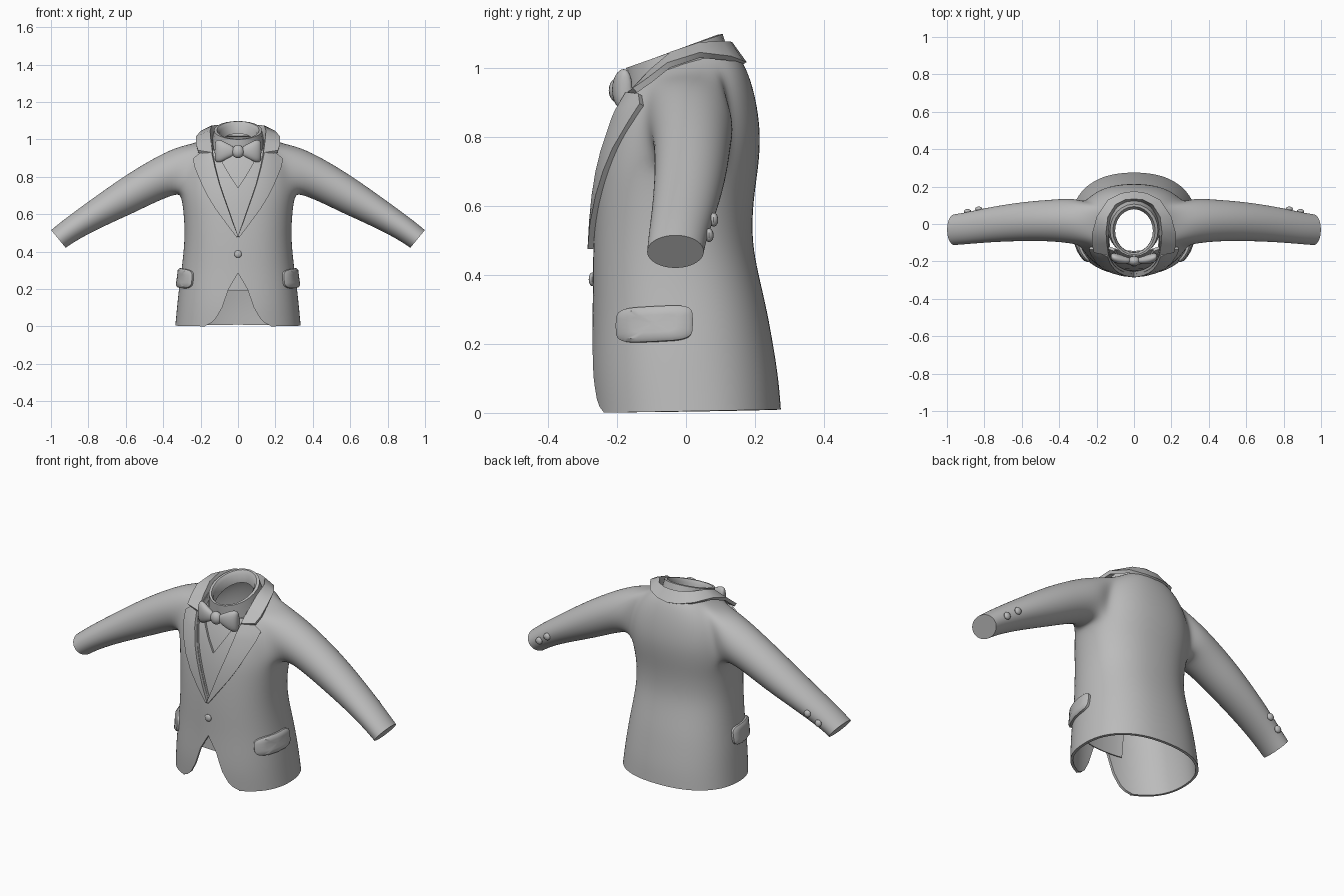
import bpy, bmesh, math
from mathutils import Vector
from mathutils.bvhtree import BVHTree

if "Cube" in bpy.data.objects:
    bpy.data.objects.remove(bpy.data.objects["Cube"])

grey = bpy.data.materials.new("cloth_grey")
grey.diffuse_color = (0.5, 0.5, 0.5, 1)
grey.use_nodes = True
grey.node_tree.nodes["Principled BSDF"].inputs["Base Color"].default_value = grey.diffuse_color
SEG = 24


def finish(ob):
    """Apply every modifier on an object."""
    bpy.ops.object.select_all(action='DESELECT')
    bpy.context.view_layer.objects.active = ob
    ob.select_set(True)
    for m in list(ob.modifiers):
        bpy.ops.object.modifier_apply(modifier=m.name)


def make(name, bm, subsurf=0, thick=0.0, offset=0.0):
    bmesh.ops.recalc_face_normals(bm, faces=bm.faces)
    me = bpy.data.meshes.new(name)
    bm.to_mesh(me)
    bm.free()
    ob = bpy.data.objects.new(name, me)
    bpy.context.collection.objects.link(ob)
    me.materials.append(grey)
    if subsurf:
        ob.modifiers.new("smooth", 'SUBSURF').levels = subsurf
    if thick:
        m = ob.modifiers.new("thickness", 'SOLIDIFY')
        m.thickness, m.offset = thick, offset
    return ob


def loft(bm, rings, closed=True):
    """Join rows of points with quads; returns the rows of vertices."""
    vs = [[bm.verts.new(p) for p in r] for r in rings]
    n = len(vs[0])
    for a, b in zip(vs, vs[1:]):
        for i in range(n if closed else n - 1):
            j = (i + 1) % n
            bm.faces.new((a[i], a[j], b[j], b[i]))
    return vs


def power(v, e):
    return math.copysign(abs(v) ** e, v)


def body_ring(hw, yf, yb, zf, zb, e=0.87):
    """Rounded, tilted cross-section of the body."""
    pts = []
    for k in range(SEG):
        a = 2 * math.pi * k / SEG
        c, s = power(math.cos(a), e), power(math.sin(a), e)
        pts.append((hw * c * 1.01, (yf + yb) / 2 + (yb - yf) / 2 * s * 1.01,
                    zf + (zb - zf) * (1 + s) / 2))
    return pts


# Jacket: body loft with sleeves grown out of the armholes
bm = bmesh.new()
rows = loft(bm, [body_ring(*r) for r in (
    (.335, -.268, .275, 0, .01), (.326, -.275, .268, .1, .1),
    (.316, -.273, .252, .2, .2), (.302, -.27, .234, .3, .3),
    (.29, -.27, .21, .4, .4), (.284, -.268, .19, .5, .5),
    (.29, -.262, .194, .61, .61), (.303, -.252, .208, .7, .7),
    (.303, -.236, .216, .775, .785), (.29, -.217, .21, .845, .865),
    (.26, -.197, .194, .9, .945), (.205, -.175, .168, .945, 1.015),
    (.145, -.155, .138, .975, 1.05))])
crease = bm.edges.layers.float.new("crease_edge")
A = 7                       # lowest armhole row
path = ([(4, j) for j in (0, 1, 2)] + [(r, 2) for r in (3, 2, 1, 0)]
        + [(0, j) for j in (1, 0, -1, -2)] + [(r, -2) for r in (1, 2, 3, 4)] + [(4, -1)])
# sleeve rings: top x, top z, bottom x, bottom z, front y, back y
SLEEVE = ((.32, .965, .325, .71, -.105, .14), (.46, .895, .42, .675, -.092, .13),
          (.62, .797, .55, .61, -.09, .12), (.80, .668, .73, .53, -.097, .092),
          (.93, .573, .86, .462, -.108, .062), (1.0, .515, .92, .42, -.113, .052))
for side in (1, -1):
    def vert(r, j):
        return rows[A + r][j % SEG if side > 0 else 12 - j]
    hole = {vert(r, j) for r in range(5) for j in range(-2, 3)}
    bmesh.ops.delete(bm, geom=[f for f in bm.faces if all(v in hole for v in f.verts)],
                     context='FACES_ONLY')
    prev = [vert(r, j) for r, j in path]
    for tx, tz, bx, bz, yf, yb in SLEEVE:
        ring = []
        for i in range(16):
            c, s = math.cos(i * math.pi / 8), math.sin(i * math.pi / 8)
            ring.append(bm.verts.new((side * ((tx + bx) / 2 + (tx - bx) / 2 * c),
                                      (yf + yb) / 2 + (yb - yf) / 2 * s * 1.02,
                                      (tz + bz) / 2 + (tz - bz) / 2 * c * 1.02)))
        for i in range(16):
            j = (i + 1) % 16
            bm.faces.new((prev[i], prev[j], ring[j], ring[i]))
        prev = ring
    for e in bm.faces.new(prev).edges:
        e[crease] = 1.0
for v in [v for v in bm.verts if not v.link_faces]:
    bm.verts.remove(v)
for e in [e for e in bm.edges if not e.link_faces]:
    bm.edges.remove(e)
jacket = make("jacket", bm, subsurf=2)
bpy.context.view_layer.update()
surface = BVHTree.FromObject(jacket, bpy.context.evaluated_depsgraph_get())
m = jacket.modifiers.new("thickness", 'SOLIDIFY')
m.thickness, m.offset = .014, -1

# Cut the neck V and the open front hem
neck_v = [(0, .485), (.05, .63), (.095, .76), (.12, .86), (.135, .94), (.14, 1.2)]
hem_v = [(0, .285), (.05, .2), (.085, .1), (.12, .04), (.145, .018), (.175, .003), (.18, -.1)]
cutters = []
for name, half in (("neck_cutter", neck_v), ("hem_cutter", hem_v)):
    outline = half + [(-x, z) for x, z in reversed(half[1:])]
    bm = bmesh.new()
    ends = loft(bm, [[(x, y, z) for x, z in outline] for y in (-1, -.05)])
    for r in ends:
        bm.faces.new(r)
    cut = make(name, bm)
    cut.hide_render = True
    m = jacket.modifiers.new(name, 'BOOLEAN')
    m.operation, m.object, m.solver = 'DIFFERENCE', cut, 'EXACT'
    cutters.append(cut)
finish(jacket)
for cut in cutters:
    bpy.data.objects.remove(cut)


def front_strip(name, edges, lift, thick, cols=6):
    """Mirrored cloth panel that follows the front of the body."""
    bm = bmesh.new()
    for side in (1, -1):
        grid = []
        for x0, z0, x1, z1 in edges:
            row = []
            for c in range(cols + 1):
                t = c / cols
                x, z = side * (x0 + (x1 - x0) * t), z0 + (z1 - z0) * t
                hit = surface.ray_cast(Vector((x, -1, z)), Vector((0, 1, 0)))[0]
                row.append((x, (hit.y if hit else -.15) - lift, z))
            grid.append(row)
        loft(bm, grid, closed=False)
    bmesh.ops.remove_doubles(bm, verts=bm.verts, dist=.0005)
    return make(name, bm, thick=thick)


front_strip("lapels", ((0, .485, .006, .475), (.027, .555, .062, .55), (.053, .63, .12, .63),
                       (.078, .7, .162, .7), (.098, .76, .193, .765), (.122, .85, .226, .845),
                       (.127, .875, .237, .893), (.138, .925, .2, .922)), .008, .018)
front_strip("shirt_front", [(0, z, .1 + .05 * z, z) for z in
                            (.19, .3, .4, .5, .6, .7, .8, .87, .93)], -.036, .006)
front_strip("vest", ((0, .45, .1, .45), (0, .55, .11, .55), (0, .65, .13, .65), (0, .74, .145, .74),
                     (.045, .81, .15, .81), (.08, .87, .155, .87), (.105, .94, .16, .94)),
            -.022, .012)

# Jacket collar: inner drop, fold and outer edge, from back centre to the notch
fold = [(0, .135, 1.066), (.05, .13, 1.067), (.1, .105, 1.069), (.142, .04, 1.066),
        (.153, -.04, 1.04), (.15, -.1, .99), (.143, -.165, .925)]
edge = [(0, .168, 1.012), (.065, .158, 1.016), (.135, .125, 1.028), (.195, .04, 1.037),
        (.222, -.05, 1.008), (.222, -.105, .965), (.213, -.148, .935)]
inner = [(x * .93, y * .93, z - .05) for x, y, z in fold]


def both(pts):
    return [(-x, y, z) for x, y, z in reversed(pts[1:])] + pts


bm = bmesh.new()
loft(bm, [both(inner), both(fold), both(edge)], closed=False)
make("jacket_collar", bm, thick=.018)

# Shirt collar: folded band round the neck
bm = bmesh.new()
loft(bm, [body_ring(*r, e=1) for r in (
    (.14, -.165, .125, .91, 1.035), (.127, -.172, .105, 1.0, 1.098),
    (.112, -.163, .092, 1.002, 1.097), (.1, -.152, .078, .985, 1.075),
    (.1, -.15, .078, .91, 1.03))])
make("shirt_collar", bm)


def ball(name, loc, size, seg=16):
    bm = bmesh.new()
    bmesh.ops.create_uvsphere(bm, u_segments=seg, v_segments=10, radius=1)
    for v in bm.verts:
        v.co = Vector(loc) + Vector(a * b for a, b in zip(v.co, size))
    return make(name, bm)


# Bow tie: knot and two flared wings
ball("bow_knot", (0, -.198, .935), (.033, .026, .036))
for side, label in ((1, "right"), (-1, "left")):
    bm = bmesh.new()
    ends = loft(bm, [[(side * x, y + d * math.cos(i * math.pi / 6),
                       .937 + h * power(math.sin(i * math.pi / 6), .8)) for i in range(12)]
                     for x, y, d, h in ((.015, -.196, .014, .02), (.045, -.194, .021, .036),
                                        (.075, -.189, .027, .053), (.1, -.182, .028, .064),
                                        (.117, -.177, .023, .06), (.125, -.174, .012, .045))])
    for r in (ends[0], ends[-1]):
        bm.faces.new(r)
    make(label + "_bow_wing", bm, subsurf=1)

    # Cuff buttons on the back of each sleeve
    for n, (x, z) in enumerate(((.89, .515), (.83, .56))):
        hit = surface.ray_cast(Vector((side * x, 1, z)), Vector((0, -1, 0)))[0]
        ball(f"{label}_cuff_button_{n + 1}", (side * x, hit.y + .004, z), (.02, .013, .02), 12)

    # Pocket flap: rounded rectangle wrapped on the hip with a bevelled rim
    bm = bmesh.new()
    rings = []
    for hy, hz, lift in ((.108, .052, -.012), (.107, .051, .012), (.095, .041, .02),
                         (.06, .025, .02), (.015, .006, .02)):
        ring = []
        for i in range(32):
            a = 2 * math.pi * i / 32
            dy = hy * power(math.cos(a), .45)
            z = .257 + hz * power(math.sin(a), .45) + .05 * dy
            hit, nrm = surface.ray_cast(Vector((side, -.088 + dy, z)), Vector((-side, 0, 0)))[:2]
            if nrm.x * side < 0:
                nrm = -nrm
            ring.append(hit + nrm * lift)
        rings.append(ring)
    bm.faces.new(loft(bm, rings)[-1])
    make(label + "_pocket_flap", bm)

# Front button
ball("front_button", (0, -.272, .387), (.02, .01, .02))

for ob in list(bpy.context.scene.objects):
    finish(ob)
    bpy.ops.object.shade_smooth_by_angle(angle=math.radians(38))
